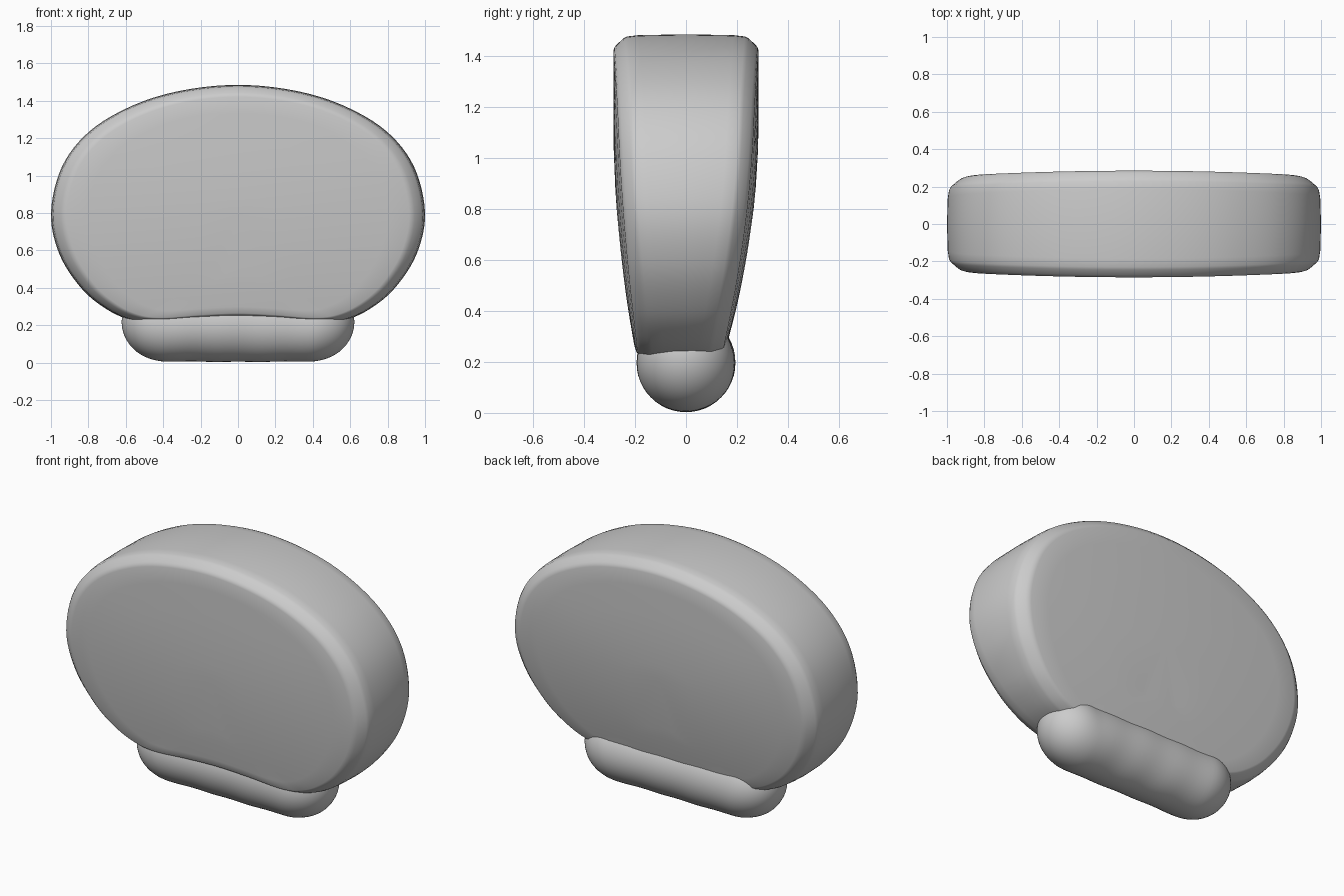
import bpy, bmesh, math
from mathutils import Vector

old = bpy.data.objects.get("Cube")
if old:
    bpy.data.objects.remove(old, do_unlink=True)

grey = bpy.data.materials.new("plain grey")
grey.use_nodes = True
color = (0.6, 0.6, 0.6, 1)
grey.diffuse_color = color
grey.node_tree.nodes["Principled BSDF"].inputs["Base Color"].default_value = color


def loft(name, rings, start, end, angle):
    """Skin closed rings of points and close both ends with a fan."""
    bm = bmesh.new()
    loops = [[bm.verts.new(p) for p in ring] for ring in rings]
    n = len(loops[0])
    for a, b in zip(loops, loops[1:]):
        for i in range(n):
            j = (i + 1) % n
            bm.faces.new((a[i], a[j], b[j], b[i]))
    for tip, loop in ((start, loops[0]), (end, loops[-1])):
        v = bm.verts.new(tip)
        for i in range(n):
            bm.faces.new((v, loop[i], loop[(i + 1) % n]))
    bmesh.ops.recalc_face_normals(bm, faces=bm.faces)
    mesh = bpy.data.meshes.new(name)
    bm.to_mesh(mesh)
    bm.free()
    mesh.materials.append(grey)
    obj = bpy.data.objects.new(name, mesh)
    bpy.context.collection.objects.link(obj)
    bpy.ops.object.select_all(action='DESELECT')
    obj.select_set(True)
    bpy.context.view_layer.objects.active = obj
    bpy.ops.object.shade_smooth_by_angle(angle=math.radians(angle))
    return obj


def smooth_loop(pts, steps):
    """Closed Catmull-Rom curve through the points."""
    out, n = [], len(pts)
    for i in range(n):
        a, b, c, d = (Vector(pts[(i + k) % n]) for k in (-1, 0, 1, 2))
        for s in range(steps):
            t = s / steps
            out.append(0.5 * (2 * b + (c - a) * t + (2 * a - 5 * b + 4 * c - d) * t ** 2
                              + (3 * b - a - 3 * c + d) * t ** 3))
    return out


# Rounded body outline, mirrored, with a shallow hollow underneath
half = [(0, 1.485), (0.3, 1.455), (0.56, 1.376), (0.79, 1.24), (0.94, 1.05), (1, 0.8),
        (0.955, 0.58), (0.84, 0.4), (0.71, 0.29), (0.58, 0.23), (0.44, 0.213),
        (0.22, 0.228), (0, 0.237)]
outline = smooth_loop(half + [(-x, z) for x, z in half[-2:0:-1]], 6)
MID = 0.8


def depth(x, z, side):
    """Half thickness: wide at the top, narrowing to the foot."""
    t = min(max((z - 0.25) / 0.9, 0), 1)
    swell = 1 - (1 - t) ** 2
    d = 0.2 + 0.085 * swell if side < 0 else 0.155 + 0.13 * swell
    return d - 0.03 * x * x


def body_ring(side, shrink, drop):
    """Outline pulled inward by shrink and set back from the face by drop."""
    ring = []
    for x, z in outline:
        low = 0.55 if z < MID else 1.1
        px = x * (1 - shrink)
        pz = MID + (z - MID) * (1 - shrink * low)
        ring.append((px, side * (depth(px, pz, side) - drop), pz))
    return ring


# Face rings from the centre out, then the bevelled edge and the belt
steps = [(0.8, 0), (0.6, 0), (0.4, 0), (0.2, 0), (0.085, 0), (0.068, 0.004),
         (0.055, 0.012), (0.02, 0.04), (0.011, 0.055), (0.004, 0.1)]
front = [body_ring(-1, s, d) for s, d in steps]
back = [body_ring(1, s, d) for s, d in reversed(steps)]
belt = [[(x, 0, z) for x, z in outline]]
loft("body", front + belt + back, (0, -depth(0, MID, -1), MID),
     (0, depth(0, MID, 1), MID), 40)


# Sausage-shaped foot with gentle lumps
R, REACH, CORE = 0.192, 0.622, 0.4
stations = [-math.cos(math.pi * i / 60) * REACH for i in range(1, 60)]
foot = []
for x in stations:
    over = max(abs(x) - CORE, 0) / (REACH - CORE)
    r = R * (1 - over ** 2.2) ** 0.5
    ring = []
    for k in range(48):
        a = math.tau * k / 48
        lump = 1 + 0.012 * math.sin(17 * x + 2 * a) * math.cos(9 * x - a) * (1 - over)
        ring.append((x, r * lump * math.cos(a), 0.197 + 0.02 * over + r * lump * math.sin(a)))
    foot.append(ring)
loft("foot", foot, (-REACH, 0, 0.217), (REACH, 0, 0.217), 60)
